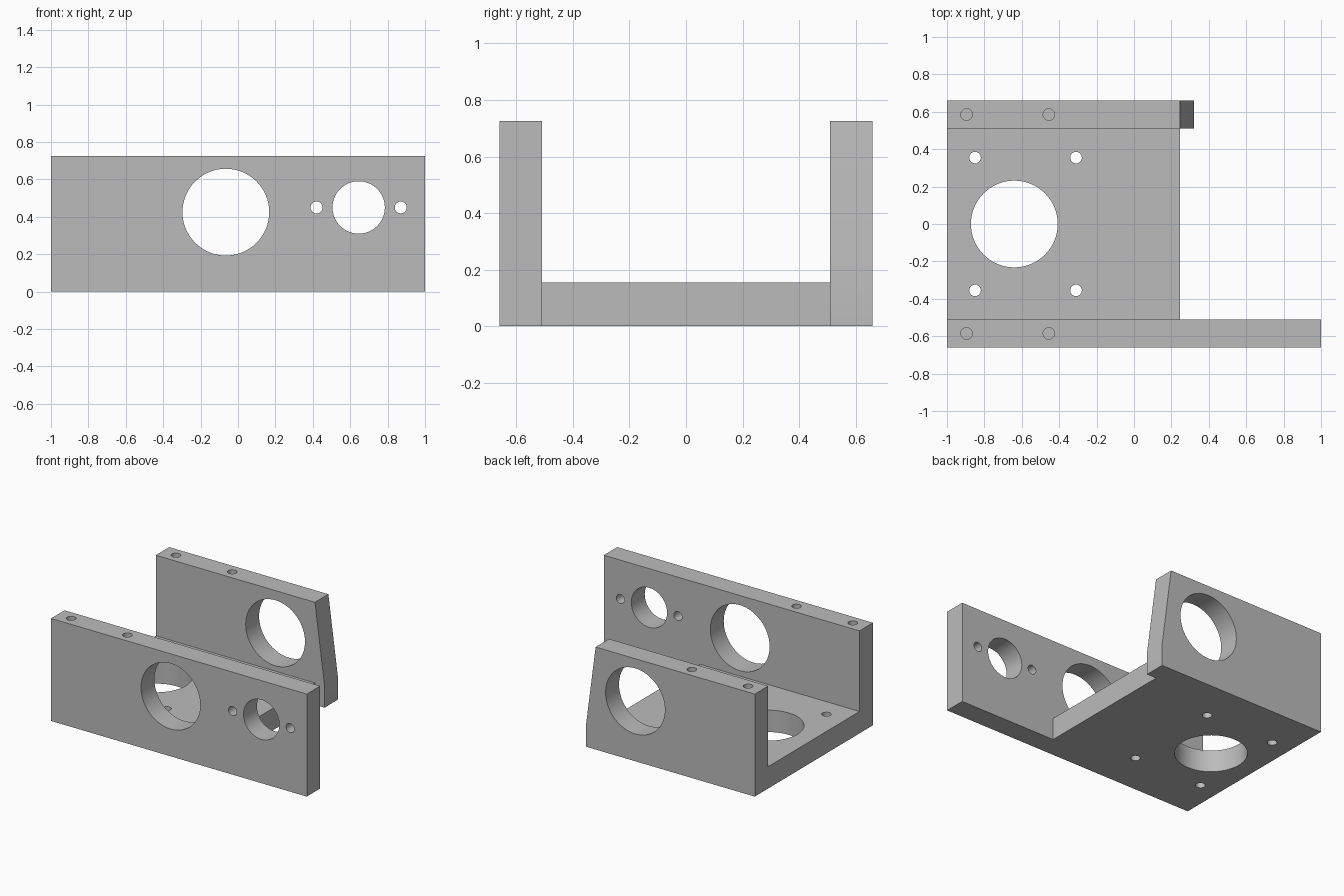
import bpy
import bmesh
from math import radians
from mathutils import Matrix, Vector

cube = bpy.data.objects.get("Cube")
if cube:
    bpy.data.objects.remove(cube, do_unlink=True)

# Main dimensions
HEIGHT, FLOOR = 0.725, 0.155
OUTER, INNER = 0.66, 0.51
WALL_MID = (OUTER + INNER) / 2
FLOOR_END = 0.245

metal = bpy.data.materials.new("grey_metal")
metal.use_nodes = True
metal.diffuse_color = (0.5, 0.5, 0.5, 1)
metal.node_tree.nodes["Principled BSDF"].inputs["Base Color"].default_value = (0.5, 0.5, 0.5, 1)


def finish(name, bm):
    bmesh.ops.recalc_face_normals(bm, faces=bm.faces)
    mesh = bpy.data.meshes.new(name)
    bm.to_mesh(mesh)
    bm.free()
    mesh.materials.append(metal)
    obj = bpy.data.objects.new(name, mesh)
    bpy.context.collection.objects.link(obj)
    return obj


def plate(name, profile, y0, y1):
    """Extrude an x-z outline from y0 to y1."""
    bm = bmesh.new()
    face = bm.faces.new([bm.verts.new((x, y0, z)) for x, z in profile])
    out = bmesh.ops.extrude_face_region(bm, geom=[face])
    verts = [v for v in out["geom"] if isinstance(v, bmesh.types.BMVert)]
    bmesh.ops.translate(bm, verts=verts, vec=(0, y1 - y0, 0))
    return finish(name, bm)


def boolean(target, other, operation):
    """Apply a boolean to the target and discard the other object."""
    other.hide_render = True
    mod = target.modifiers.new("boolean", "BOOLEAN")
    mod.object, mod.operation, mod.solver = other, operation, "EXACT"
    bpy.context.view_layer.objects.active = target
    bpy.ops.object.modifier_apply(modifier=mod.name)
    bpy.data.objects.remove(other, do_unlink=True)


def drill(target, centre, radius, depth, axis="Z"):
    bm = bmesh.new()
    turn = Matrix.Rotation(radians(90), 4, "X") if axis == "Y" else Matrix()
    bmesh.ops.create_cone(bm, cap_ends=True, segments=64 if radius > 0.1 else 32,
                          radius1=radius, radius2=radius, depth=depth,
                          matrix=Matrix.Translation(Vector(centre)) @ turn)
    boolean(target, finish("drill", bm), "DIFFERENCE")


# Long front wall, floor, and short back wall with a sloping end
bracket = plate("motor_bracket", [(-1, 0), (1, 0), (1, HEIGHT), (-1, HEIGHT)], -OUTER, -INNER)
floor = plate("floor", [(-1, 0), (FLOOR_END, 0), (FLOOR_END, FLOOR), (-1, FLOOR)], -INNER, INNER)
back_wall = plate("back_wall", [(-1, 0), (0.32, 0), (0.32, FLOOR),
                                (FLOOR_END, HEIGHT), (-1, HEIGHT)], INNER, OUTER)

# Large shaft hole through both walls
for wall, y in ((bracket, -WALL_MID), (back_wall, WALL_MID)):
    drill(wall, (-0.065, y, 0.425), 0.232, 0.4, "Y")

# Smaller opening with a screw hole either side in the front wall
for x, radius in ((0.42, 0.032), (0.645, 0.14), (0.87, 0.032)):
    drill(bracket, (x, -WALL_MID, 0.45), radius, 0.4, "Y")

# Blind screw holes in the top of each wall
for wall, y in ((bracket, -WALL_MID), (back_wall, WALL_MID)):
    for x in (-0.895, -0.455):
        drill(wall, (x, y, HEIGHT), 0.031, 0.6)

# Floor opening with four mounting holes
drill(floor, (-0.64, 0, FLOOR / 2), 0.232, 0.4)
for x in (-0.85, -0.31):
    for y in (-0.355, 0.355):
        drill(floor, (x, y, FLOOR / 2), 0.031, 0.4)

# Join the plates into one solid
boolean(bracket, floor, "UNION")
boolean(bracket, back_wall, "UNION")

bpy.ops.object.select_all(action="DESELECT")
bracket.select_set(True)
bpy.context.view_layer.objects.active = bracket
bpy.ops.object.shade_smooth_by_angle(angle=radians(30))
